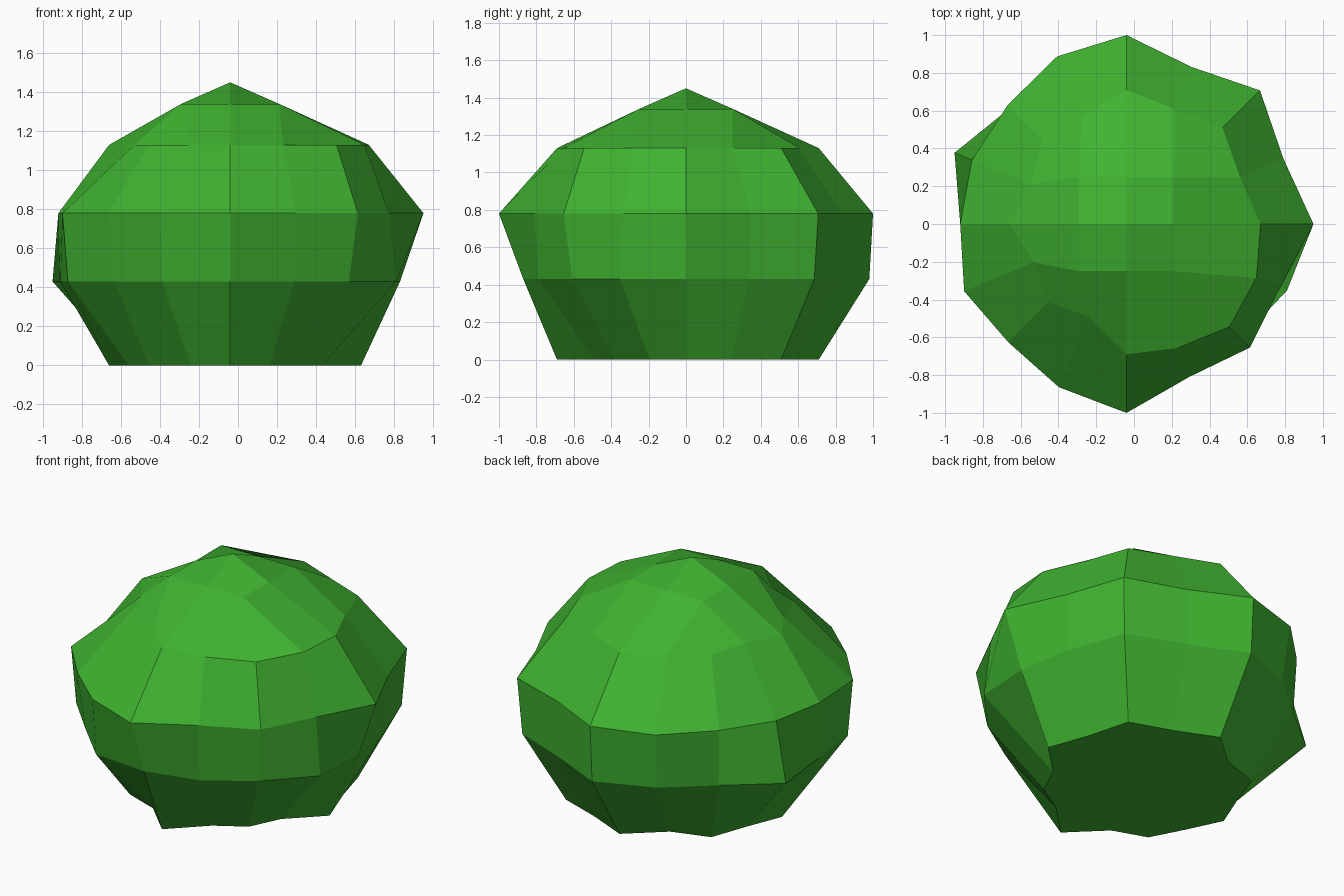
import bpy, bmesh
from math import cos, sin, pi

if "Cube" in bpy.data.objects:
    bpy.data.objects.remove(bpy.data.objects["Cube"])

CX = -0.04   # axis of the bush
SEG = 16

# horizontal rings: height -> radius of each of 16 spokes, counter-clockwise from +x
RINGS = [
    (0.00, (.67, .63, .72, .65, .71, .565, .635, .575, .62, .56, .585, .53, .69, .53, .54, .51)),
    (0.43, (.87, .88, .97, .89, .98, .91, .87, .985, .87, .90, .84, .91, .87, .855, .86, .92)),
    (0.78, (.99, .90, 1.0, .90, 1.0, .96, .89, .885, .88, .93, .885, .935, 1.0, .875, .925, .88)),
    (1.13, (.71, .65, .72, .66, .71, .62, .63, .55, .62, .53, .585, .53, .69, .71, .77, .745)),
]

bm = bmesh.new()

# side walls
rings = []
for z, radii in RINGS:
    rings.append([bm.verts.new((CX + r * cos(2 * pi * k / SEG), r * sin(2 * pi * k / SEG), z))
                  for k, r in enumerate(radii)])
for low, high in zip(rings, rings[1:]):
    for k in range(SEG):
        n = (k + 1) % SEG
        bm.faces.new((low[k], low[n], high[n], high[k]))

# flat base
bm.faces.new(rings[0][::-1])

# grid-like cap: outer ring, small square of eight points, peak
top = rings[-1]
square = [(1, 0), (1, 1), (0, 1), (-1, 1), (-1, 0), (-1, -1), (0, -1), (1, -1)]
inner = [bm.verts.new((CX + 0.25 * x, 0.25 * y, 1.34)) for x, y in square]
peak = bm.verts.new((CX, 0, 1.45))
for q in range(4):
    k = 4 * q
    mid, corner, nxt = inner[2 * q], inner[2 * q + 1], inner[(2 * q + 2) % 8]
    bm.faces.new((top[k], top[k + 1], corner, mid))
    bm.faces.new((top[k + 1], top[k + 2], top[k + 3], corner))
    bm.faces.new((top[k + 3], top[(k + 4) % SEG], nxt, corner))
    bm.faces.new((mid, corner, nxt, peak))

bmesh.ops.recalc_face_normals(bm, faces=bm.faces)
mesh = bpy.data.meshes.new("bush")
bm.to_mesh(mesh)
bm.free()

leaf = bpy.data.materials.new("leaf_green")
leaf.diffuse_color = (0.05, 0.45, 0.03, 1)
leaf.use_nodes = True
leaf.node_tree.nodes["Principled BSDF"].inputs["Base Color"].default_value = leaf.diffuse_color
mesh.materials.append(leaf)
bpy.context.collection.objects.link(bpy.data.objects.new("bush", mesh))
